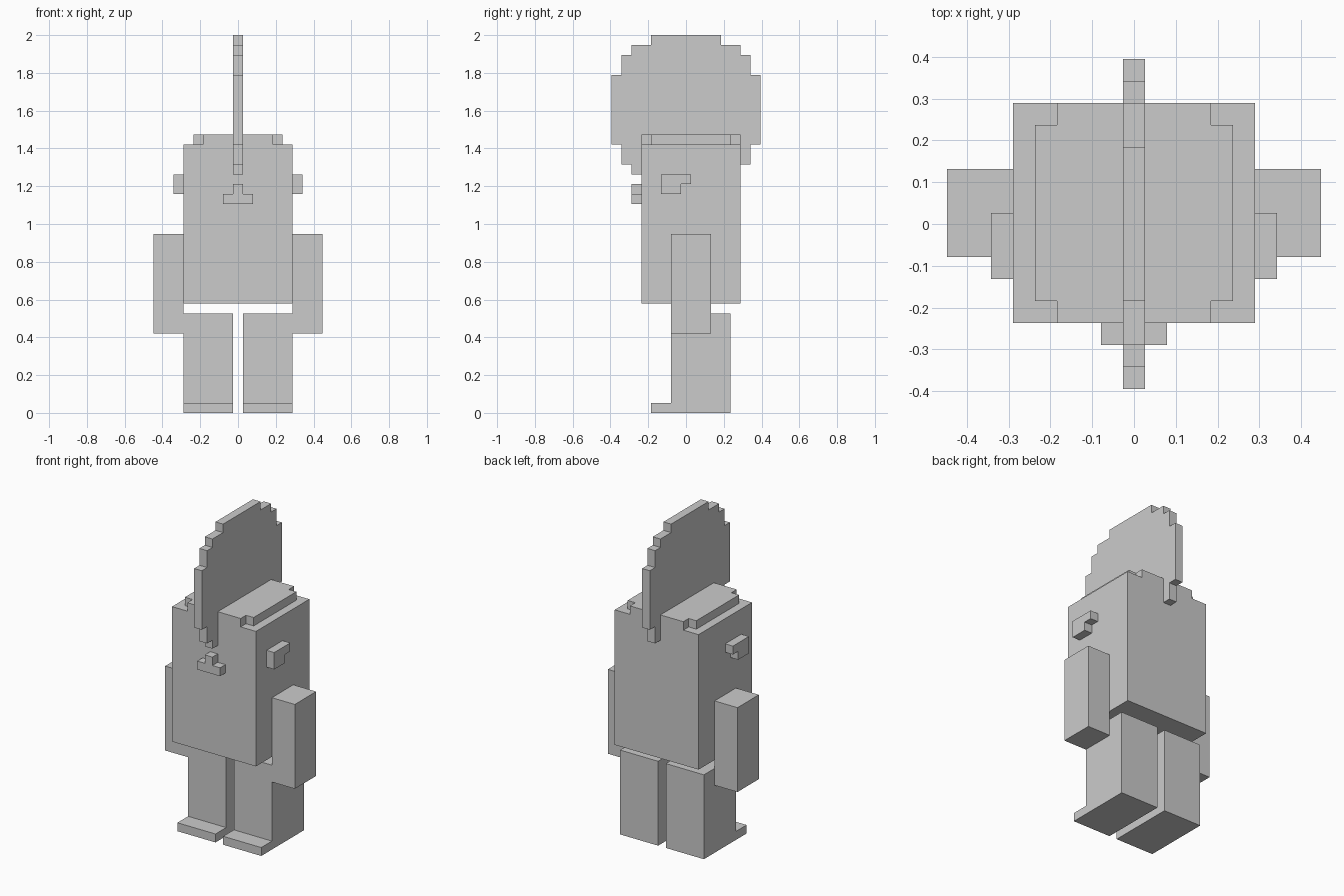
import bpy
import bmesh
from mathutils import Vector

U = 2 / 38  # size of one block

cube = bpy.data.objects.get("Cube")
if cube:
    bpy.data.objects.remove(cube)

grey = bpy.data.materials.new("plain_grey")
grey.use_nodes = True
color = (0.6, 0.6, 0.6, 1)
grey.diffuse_color = color
for node in grey.node_tree.nodes:
    if node.type == "BSDF_PRINCIPLED":
        node.inputs["Base Color"].default_value = color
        node.inputs["Roughness"].default_value = 0.8


def extrude(name, outline, axis, low, high):
    """Extrude a flat outline, given in blocks, along axis from low to high."""
    def place(a, b):
        point = [a, b]
        point.insert(axis, low)
        return Vector(point) * U

    bm = bmesh.new()
    face = bm.faces.new([bm.verts.new(place(a, b)) for a, b in outline])
    grown = bmesh.ops.extrude_face_region(bm, geom=[face], use_keep_orig=True)
    shift = Vector((0, 0, 0))
    shift[axis] = (high - low) * U
    verts = [g for g in grown["geom"] if isinstance(g, bmesh.types.BMVert)]
    bmesh.ops.translate(bm, verts=verts, vec=shift)
    bmesh.ops.recalc_face_normals(bm, faces=bm.faces)
    mesh = bpy.data.meshes.new(name)
    bm.to_mesh(mesh)
    bm.free()
    mesh.materials.append(grey)
    obj = bpy.data.objects.new(name, mesh)
    bpy.context.collection.objects.link(obj)
    return obj


def rect(a0, a1, b0, b1):
    return [(a0, b0), (a1, b0), (a1, b1), (a0, b1)]


X, Y, Z = range(3)

# Head and torso in one block
extrude("body", rect(-5.5, 5.5, -4.5, 5.5), Z, 11, 27)

# Raised crown with notched corners
crown = [(-3.5, -4.5), (3.5, -4.5), (3.5, -3.5), (4.5, -3.5), (4.5, 4.5), (3.5, 4.5),
         (3.5, 5.5), (-3.5, 5.5), (-3.5, 4.5), (-4.5, 4.5), (-4.5, -3.5), (-3.5, -3.5)]
extrude("crown", crown, Z, 27, 28)

# Stepped crest, wrapping over the front and back of the head
arch = [(6.5, 25), (6.5, 27), (7.5, 27), (7.5, 34), (6.5, 34), (6.5, 36),
        (5.5, 36), (5.5, 37), (3.5, 37), (3.5, 38)]
crest = arch + [(-y, z) for y, z in reversed(arch)]
crest += [(-5.5, 25), (-5.5, 24), (-4.5, 24), (-4.5, 28), (5.5, 28), (5.5, 25)]
extrude("crest", crest, X, -0.5, 0.5)

# Nose with a narrow bridge
nose = [(-1.5, 21), (1.5, 21), (1.5, 22), (0.5, 22), (0.5, 23), (-0.5, 23), (-0.5, 22), (-1.5, 22)]
extrude("nose", nose, Y, -5.5, -4.5)

# Paired parts
ear = [(-2.5, 22), (-0.5, 22), (-0.5, 23), (0.5, 23), (0.5, 24), (-2.5, 24)]
leg = [(-3.5, 0), (4.5, 0), (4.5, 10), (-1.5, 10), (-1.5, 1), (-3.5, 1)]
arm = rect(-1.5, 2.5, 8, 18)
for side, s in (("left", 1), ("right", -1)):
    for part, outline, inner, outer in (("ear", ear, 5.5, 6.5),
                                        ("arm", arm, 5.5, 8.5),
                                        ("leg", leg, 0.5, 5.5)):
        extrude(f"{side}_{part}", outline, X, s * inner, s * outer)
